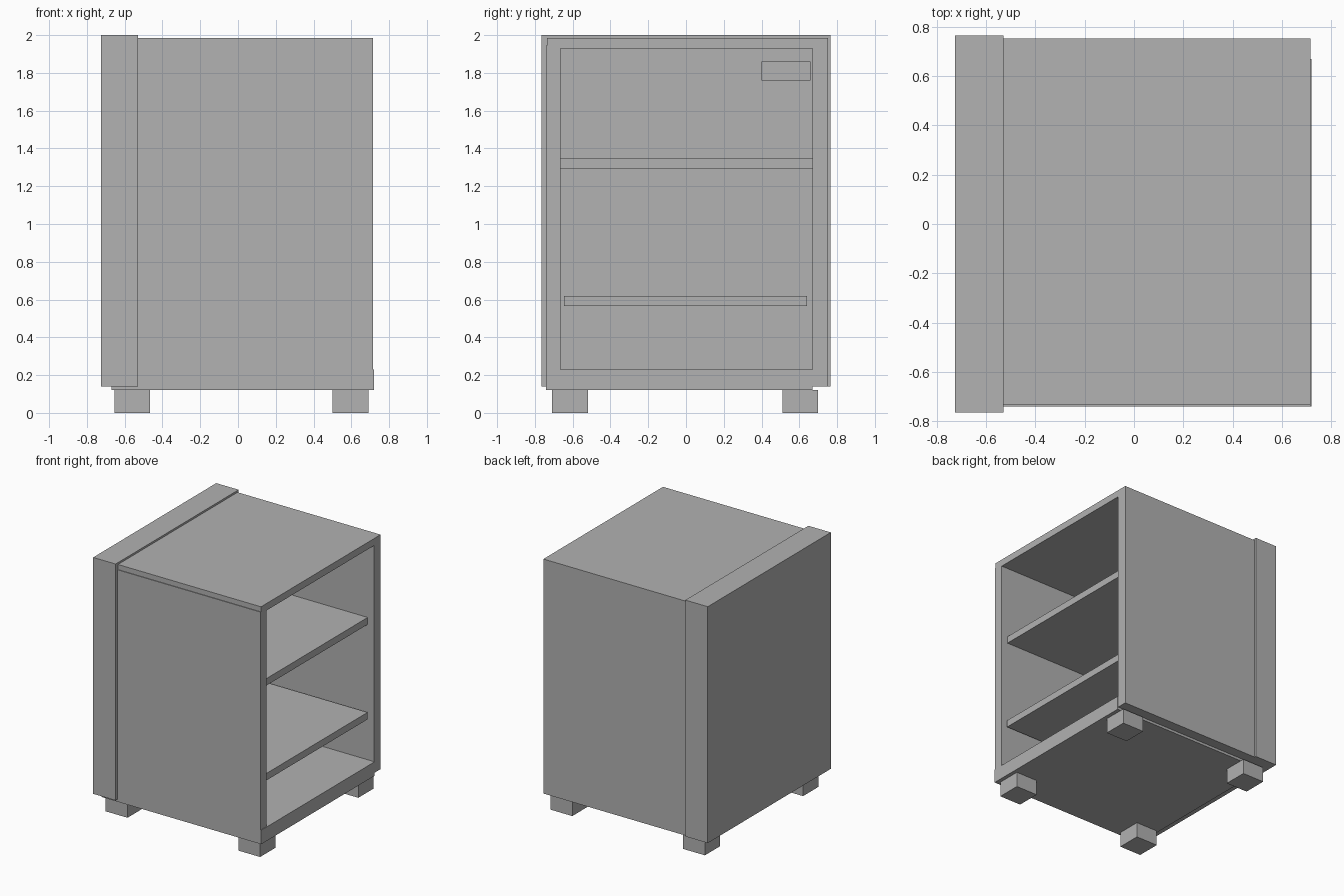
import bpy
import bmesh

default_cube = bpy.data.objects.get("Cube")
if default_cube:
    bpy.data.objects.remove(default_cube, do_unlink=True)

# Single flat grey
grey = bpy.data.materials.new("plain_grey")
grey.use_nodes = True
colour = (0.445, 0.445, 0.445, 1.0)
grey.diffuse_color = colour
grey.node_tree.nodes["Principled BSDF"].inputs["Base Color"].default_value = colour


def box(name, x, y, z):
    """Box spanning the (low, high) range on each axis."""
    bm = bmesh.new()
    bmesh.ops.create_cube(bm, size=1.0)
    for v in bm.verts:
        v.co = [span[1] if c > 0 else span[0] for c, span in zip(v.co, (x, y, z))]
    mesh = bpy.data.meshes.new(name)
    bm.to_mesh(mesh)
    bm.free()
    mesh.materials.append(grey)
    obj = bpy.data.objects.new(name, mesh)
    bpy.context.collection.objects.link(obj)
    return obj


SLAB_FACE = -0.53   # inner face of the thick closing panel
OPEN_EDGE = 0.715   # edge of the open side
BURIED = -0.6       # carcass ends hidden inside the thick panel

# Thick closing panel
box("thick_panel", (-0.725, SLAB_FACE), (-0.765, 0.765), (0.14, 2.0))

# Carcass
box("floor", (-0.67, 0.72), (-0.74, 0.67), (0.12, 0.23))
box("front_wall", (BURIED, OPEN_EDGE), (-0.74, -0.665), (0.23, 1.945))
box("back_wall", (BURIED, OPEN_EDGE), (0.67, 0.752), (0.14, 1.93))
box("top_board", (BURIED, OPEN_EDGE), (-0.735, 0.752), (1.93, 1.985))

# Shelves
box("upper_shelf", (BURIED, 0.66), (-0.67, 0.675), (1.295, 1.35))
box("lower_shelf", (BURIED, 0.68), (-0.645, 0.64), (0.565, 0.62))

# Small plate inside, on the thick panel
box("inner_plate", (SLAB_FACE - 0.01, SLAB_FACE + 0.009), (0.4, 0.66), (1.76, 1.86))

# Feet
for x_name, x in (("left", (0.5, 0.69)), ("right", (-0.655, -0.465))):
    for y_name, y in (("front", (-0.71, -0.52)), ("back", (0.51, 0.7))):
        box(f"{y_name}_{x_name}_foot", x, y, (0.0, 0.12))
